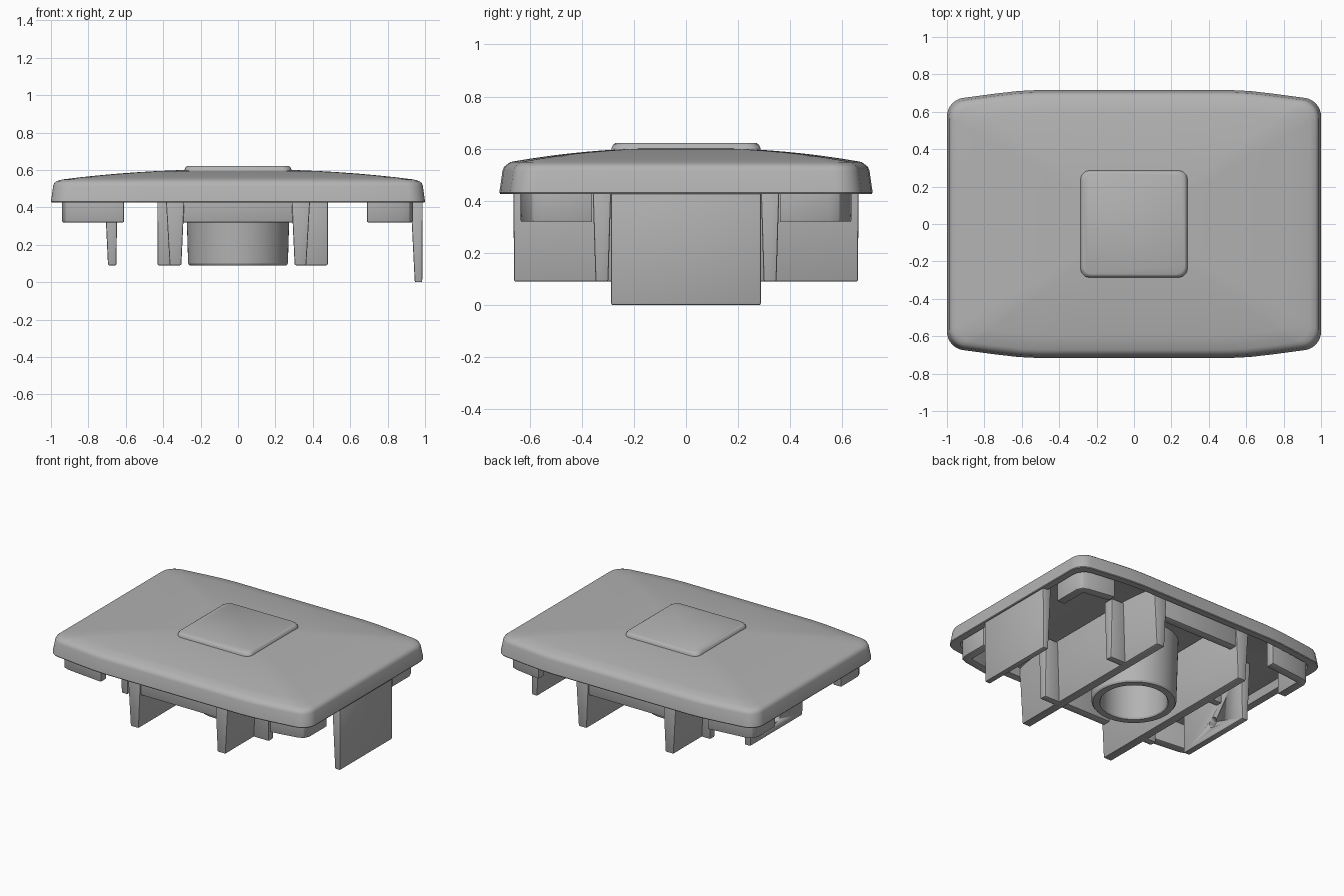
import bpy, bmesh
from math import sin, cos, pi, radians

cube = bpy.data.objects.get("Cube")
if cube:
    bpy.data.objects.remove(cube, do_unlink=True)

grey = bpy.data.materials.new("plain grey")
grey.use_nodes = True
colour = (0.45, 0.45, 0.45, 1)
grey.diffuse_color = colour
grey.node_tree.nodes["Principled BSDF"].inputs["Base Color"].default_value = colour


def loft(name, rings, bevel=0.0, closed=False, angle=30):
    """Skin rings of points; cap the two ends, or join them when closed."""
    bm = bmesh.new()
    loops = [[bm.verts.new(p) for p in ring] for ring in rings]
    pairs = list(zip(loops, loops[1:]))
    if closed:
        pairs.append((loops[-1], loops[0]))
    else:
        bm.faces.new(loops[0])
        bm.faces.new(loops[-1])
    for a, b in pairs:
        for i in range(len(a)):
            j = (i + 1) % len(a)
            bm.faces.new((a[i], a[j], b[j], b[i]))
    bmesh.ops.recalc_face_normals(bm, faces=bm.faces)
    mesh = bpy.data.meshes.new(name)
    bm.to_mesh(mesh)
    bm.free()
    obj = bpy.data.objects.new(name, mesh)
    bpy.context.collection.objects.link(obj)
    mesh.materials.append(grey)
    bpy.ops.object.select_all(action='DESELECT')
    obj.select_set(True)
    bpy.context.view_layer.objects.active = obj
    if bevel:
        mod = obj.modifiers.new("soft edges", 'BEVEL')
        mod.width, mod.segments = bevel, 2
        bpy.ops.object.modifier_apply(modifier=mod.name)
    bpy.ops.object.shade_smooth_by_angle(angle=radians(angle))
    return obj


def rect(x0, x1, y0, y1, z):
    return [(x0, y0, z), (x1, y0, z), (x1, y1, z), (x0, y1, z)]


def block(name, low, high, z0, z1, bevel=0.007):
    """Box with drafted sides, from a low and a high rectangle."""
    return loft(name, [rect(*low, z0), rect(*high, z1)], bevel)


def circle(r, z, n=64):
    return [(r * cos(2 * pi * i / n), r * sin(2 * pi * i / n), z) for i in range(n)]


# Lid outline: straight ends, rounded corners, long sides bowed outwards
quarter = [(1, 0.3)]
for k in range(9):
    a = radians(10 * k)
    quarter.append((0.9 + 0.1 * cos(a), 0.575 + 0.1 * sin(a)))
quarter += [(0.75, 0.696), (0.62, 0.711), (0.52, 0.716), (0.25, 0.716)]
half = quarter + [(0, 0.716)] + [(-x, y) for x, y in reversed(quarter)]
outline = half + [(-1, 0)] + [(-x, -y) for x, y in half] + [(1, 0)]


def lid_ring(inset, z):
    return [(x * (1 - inset), y * (1 - inset / 0.716), z) for x, y in outline]


def dome_ring(s, crown, drop):
    return [(x * s, y * s, crown - drop * s ** 2.2) for x, y in outline]


# Lid shell: hollow underside, rim, crowned top
steps = [0.04 + 0.1 * i for i in range(10)]
under = [dome_ring(s, 0.53, 0.05) for s in steps[:-1]]
rim = [lid_ring(0.065, 0.482), lid_ring(0.05, 0.43), lid_ring(0.003, 0.427),
       lid_ring(0.0, 0.432), lid_ring(0.012, 0.515), lid_ring(0.018, 0.53),
       lid_ring(0.03, 0.54)]
top = [dome_ring(s, 0.604, 0.063) for s in reversed(steps)]
loft("lid", under + rim + top)


# Raised square pad
def pad_ring(h, z, r=0.05):
    pts = []
    for q in range(4):
        cx, cy = [(1, 1), (-1, 1), (-1, -1), (1, -1)][q]
        for k in range(6):
            a = pi / 2 * (q + k / 5)
            pts.append((cx * (h - r) + r * cos(a), cy * (h - r) + r * sin(a), z))
    return pts


loft("pad", [pad_ring(0.288, 0.57), pad_ring(0.286, 0.602), pad_ring(0.278, 0.617),
             pad_ring(0.27, 0.622)])

# Central tube
loft("tube", [circle(0.28, 0.55), circle(0.267, 0.1), circle(0.26, 0.09),
              circle(0.216, 0.09), circle(0.21, 0.1), circle(0.205, 0.55)], closed=True)

# Long walls with short ribs on their outer faces
for side, sx, reach in (("left", 1, 0.48), ("right", -1, 0.43)):
    def span(a, b):
        return tuple(sorted((sx * a, sx * b)))
    block(side + "_wall", (*span(0.303, 0.365), -0.66, 0.66),
          (*span(0.283, 0.39), -0.662, 0.662), 0.09, 0.52)
    for end, sy in (("back", 1), ("front", -1)):
        ys = tuple(sorted((sy * 0.298, sy * 0.347)))
        yt = tuple(sorted((sy * 0.285, sy * 0.36)))
        block(f"{side}_{end}_rib", (*span(0.34, reach), *ys),
              (*span(0.34, reach + 0.002), *yt), 0.09, 0.51)

# Shallow bars joining the walls at the front and back
for end, y0, y1 in (("back", 0.59, 0.65), ("front", -0.65, -0.59)):
    block(end + "_bar", (-0.31, 0.31, y0, y1), (-0.31, 0.31, y0, y1), 0.32, 0.51)

# Angled corner brackets
for side, sx, outer, inner in (("left", 1, 0.935, 0.69), ("right", -1, 0.94, 0.61)):
    shape = [(inner, 0.635), (outer - 0.06, 0.605), (outer - 0.018, 0.59),
             (outer, 0.55), (outer, 0.36), (outer - 0.06, 0.36),
             (outer - 0.06, 0.545), (inner, 0.575)]
    for end, sy in (("back", 1), ("front", -1)):
        loft(f"{side}_{end}_bracket",
             [[(sx * x, sy * y, z) for x, y in shape] for z in (0.32, 0.5)], 0.005)

# Deep clip plate on the left end
block("clip_plate", (0.945, 0.985, -0.287, 0.287), (0.922, 0.988, -0.287, 0.287), 0, 0.46)

# Tab with a round hole on the right end
tab = block("hole_tab", (-0.695, -0.65, -0.287, 0.287),
            (-0.715, -0.645, -0.287, 0.287), 0.09, 0.51)
hole = loft("hole_cutter", [[(x, y, z + 0.185) for y, z, _ in circle(0.035, 0, 24)]
                            for x in (-0.8, -0.55)])
hole.hide_render = True
mod = tab.modifiers.new("hole", 'BOOLEAN')
mod.operation, mod.object, mod.solver = 'DIFFERENCE', hole, 'EXACT'
bpy.context.view_layer.objects.active = tab
bpy.ops.object.modifier_apply(modifier=mod.name)
bpy.data.objects.remove(hole, do_unlink=True)
